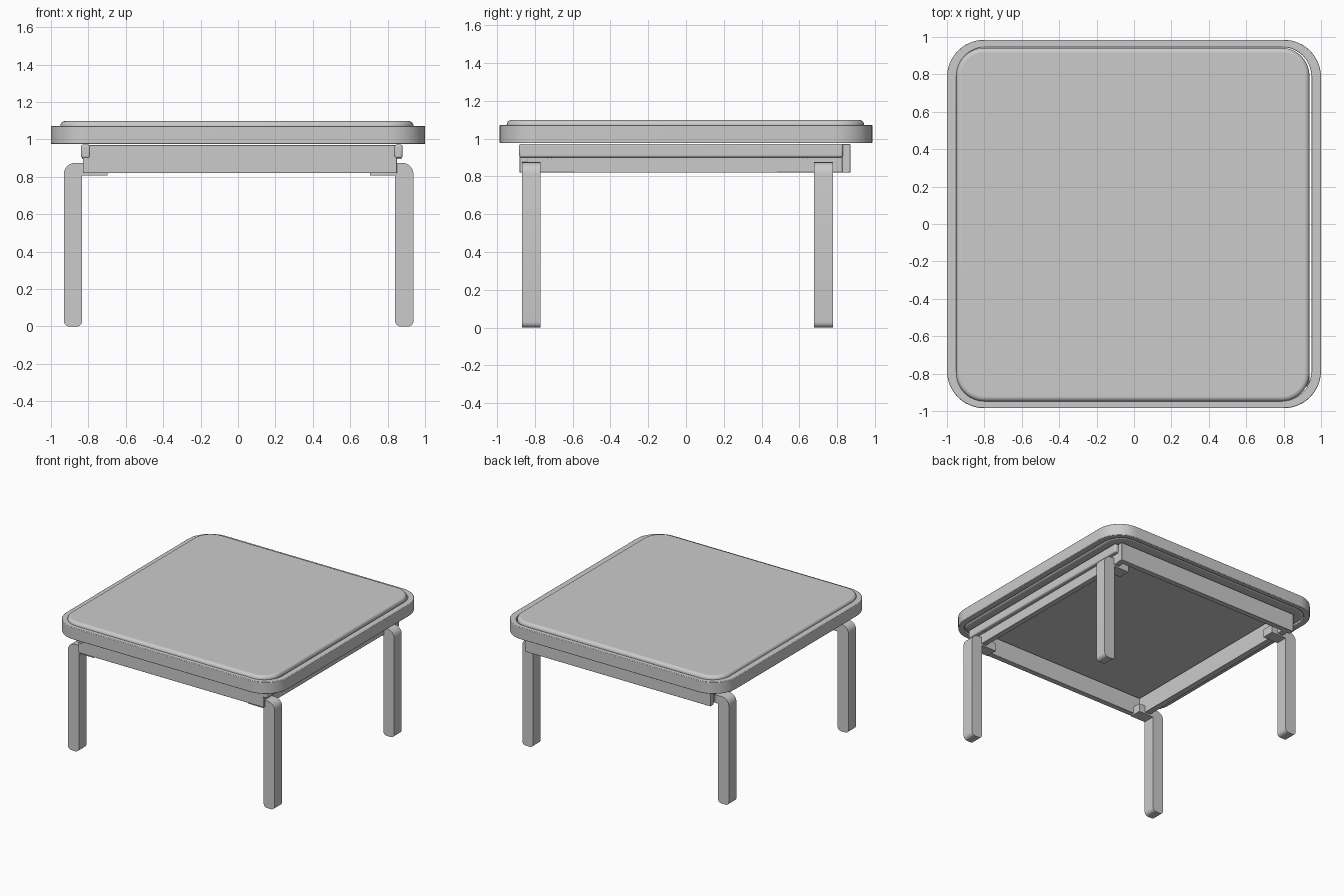
import bpy, bmesh, math
from mathutils import Vector

cube = bpy.data.objects.get("Cube")
if cube:
    bpy.data.objects.remove(cube)

grey = bpy.data.materials.new("light grey")
grey.use_nodes = True
colour = (0.6, 0.6, 0.6, 1)
grey.diffuse_color = colour
grey.node_tree.nodes["Principled BSDF"].inputs["Base Color"].default_value = colour


def finish(name, bm, bevel=0, segments=4):
    bmesh.ops.recalc_face_normals(bm, faces=bm.faces)
    mesh = bpy.data.meshes.new(name)
    bm.to_mesh(mesh)
    bm.free()
    mesh.materials.append(grey)
    ob = bpy.data.objects.new(name, mesh)
    bpy.context.collection.objects.link(ob)
    bpy.ops.object.select_all(action="DESELECT")
    bpy.context.view_layer.objects.active = ob
    ob.select_set(True)
    bpy.ops.object.shade_smooth_by_angle(angle=math.radians(35))
    if bevel:
        mod = ob.modifiers.new("soft edges", "BEVEL")
        mod.width, mod.segments = bevel, segments
        mod.limit_method, mod.angle_limit = "ANGLE", math.radians(50)
    return ob


def box(name, x, y, z, bevel=0.003):
    bm = bmesh.new()
    bmesh.ops.create_cube(bm, size=1)
    for v in bm.verts:
        v.co = [lo + (c + 0.5) * (hi - lo) for c, (lo, hi) in zip(v.co, (x, y, z))]
    return finish(name, bm, bevel, 2)


def rounded_square(x0, x1, y0, y1, r, steps=12):
    corners = [(x1 - r, y1 - r), (x0 + r, y1 - r), (x0 + r, y0 + r), (x1 - r, y0 + r)]
    return [(cx + r * math.cos(a), cy + r * math.sin(a))
            for q, (cx, cy) in enumerate(corners)
            for a in [(q + i / steps) * math.pi / 2 for i in range(steps + 1)]]


def extrude(bm, outline, vector):
    face = bm.faces.new([bm.verts.new(p) for p in outline])
    new = bmesh.ops.extrude_face_region(bm, geom=[face])["geom"]
    bmesh.ops.translate(bm, vec=Vector(vector),
                        verts=[g for g in new if isinstance(g, bmesh.types.BMVert)])


# Rounded frame around the top
bm = bmesh.new()
outer = rounded_square(-1, 1, -0.985, 0.985, 0.2)
inner = rounded_square(-0.948, 0.948, -0.945, 0.945, 0.155)
rings = [[bm.verts.new((x, y, z)) for x, y in loop]
         for loop, z in ((outer, 0.975), (outer, 1.072), (inner, 1.072), (inner, 0.975))]
n = len(outer)
for k in range(4):
    a, b = rings[k], rings[(k + 1) % 4]
    for i in range(n):
        j = (i + 1) % n
        bm.faces.new((a[i], a[j], b[j], b[i]))
finish("top_frame", bm, 0.004, 2)

# Padded panel set into the frame, closed underneath
bm = bmesh.new()
extrude(bm, [(x, y, 0.98) for x, y in rounded_square(-0.95, 0.938, -0.948, 0.942, 0.15)],
        (0, 0, 0.118))
for f in bm.faces:
    if f.normal.z > 0.9 and f.calc_center_median().z > 1.05:
        f.smooth = True
finish("padded_top", bm, 0.024, 5)

# Front and back aprons
box("front_apron", (-0.83, 0.85), (-0.88, -0.835), (0.82, 0.97))
box("back_apron", (-0.83, 0.85), (0.825, 0.87), (0.82, 0.97))

# Side aprons with a raised outer rail and small holes below it
for side, x0, x1, inside in (("right", -0.84, -0.79, 0.035), ("left", 0.835, 0.88, -0.035)):
    box(side + "_rail", (x0, x1), (-0.883, 0.83), (0.9, 0.972), 0.01)
    box(side + "_apron", sorted((x0 + inside, x1 + inside)), (-0.84, 0.83), (0.82, 0.97))
    for end, y in (("front", -0.72), ("back", 0.63)):
        edge = x0 if side == "right" else x1
        bm = bmesh.new()
        bmesh.ops.create_cone(bm, cap_ends=True, segments=16, radius1=0.012,
                              radius2=0.012, depth=0.006)
        bmesh.ops.translate(bm, verts=bm.verts, vec=(edge + inside / 2, y, 0.899))
        finish(f"{side}_{end}_dowel", bm)


# Bent legs: rounded foot, rounded shoulder and a short arm under the frame
def leg_outline():
    def arc(cx, cz, r, start):
        return [(cx + r * math.cos(a), cz + r * math.sin(a))
                for a in [math.radians(start + 15 * i) for i in range(7)]]
    return ([(-0.135, 0.875), (-0.135, 0.808), (0, 0.808)]
            + arc(0.03, 0.03, 0.03, 180) + arc(0.068, 0.03, 0.03, 270)
            + arc(0.038, 0.815, 0.06, 0))


for side, x, sign in (("right", -0.833, -1), ("left", 0.84, 1)):
    for end, y in (("front", -0.868), ("back", 0.678)):
        bm = bmesh.new()
        extrude(bm, [(x + sign * u, y, z) for u, z in leg_outline()], (0, 0.098, 0))
        finish(f"{end}_{side}_leg", bm)
